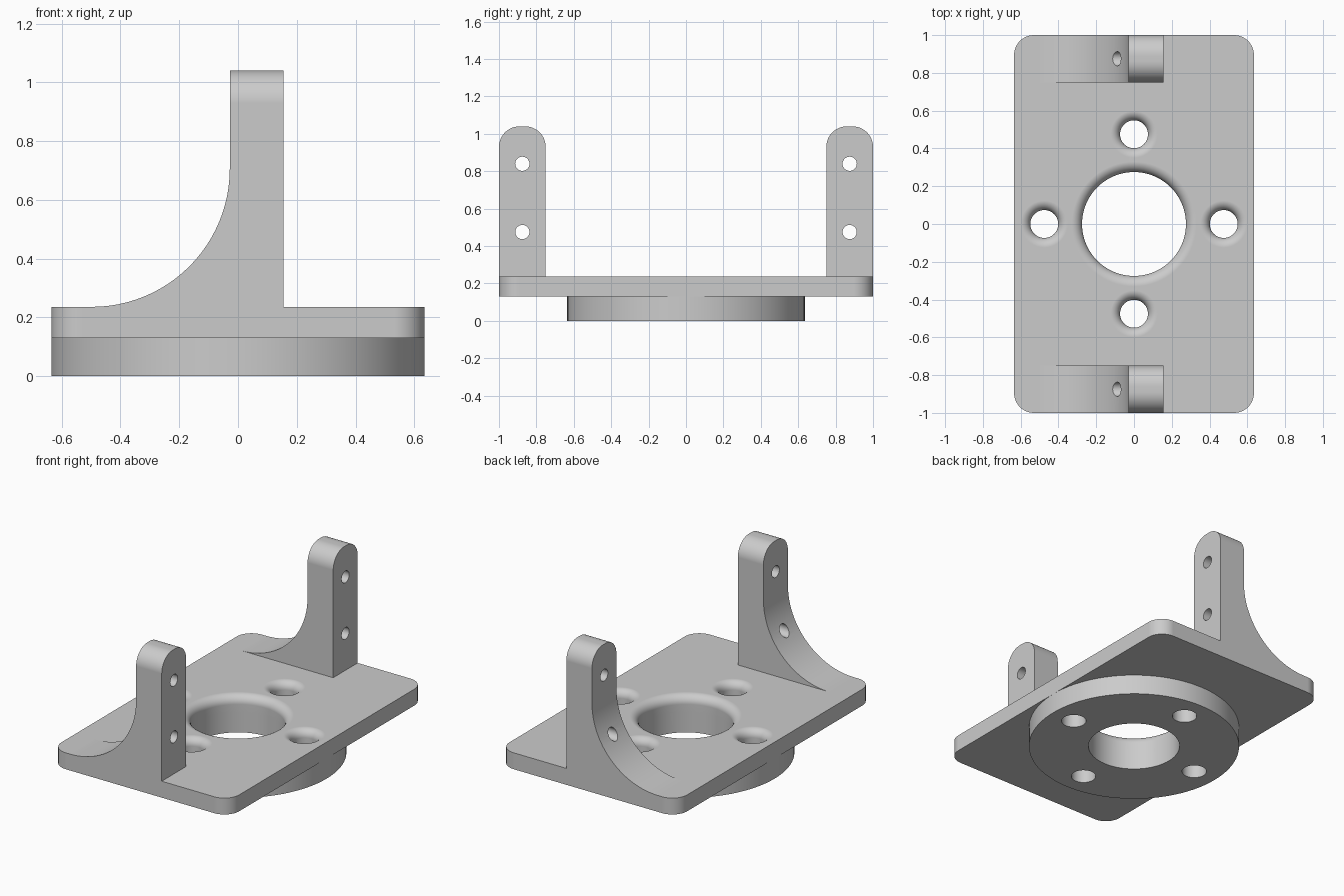
import bpy, bmesh
from math import sin, cos, pi, radians
from mathutils import Matrix

if "Cube" in bpy.data.objects:
    bpy.data.objects.remove(bpy.data.objects["Cube"])

HALF_X, HALF_Y = 0.635, 1.0
Z_FLANGE, Z_TOP, Z_POST = 0.13, 0.236, 1.04

grey = bpy.data.materials.new("plain grey")
grey.use_nodes = True
grey.diffuse_color = (0.6, 0.6, 0.6, 1)
grey.node_tree.nodes["Principled BSDF"].inputs["Base Color"].default_value = (0.6, 0.6, 0.6, 1)


def make(name, bm):
    bmesh.ops.recalc_face_normals(bm, faces=bm.faces)
    mesh = bpy.data.meshes.new(name)
    bm.to_mesh(mesh)
    bm.free()
    mesh.materials.append(grey)
    ob = bpy.data.objects.new(name, mesh)
    bpy.context.collection.objects.link(ob)
    return ob


def prism(points, offset):
    """Extrude a closed outline of 3D points along an offset."""
    bm = bmesh.new()
    face = bm.faces.new([bm.verts.new(p) for p in points])
    ext = bmesh.ops.extrude_face_region(bm, geom=[face])["geom"]
    bmesh.ops.translate(bm, vec=offset, verts=[v for v in ext if isinstance(v, bmesh.types.BMVert)])
    return bm


def cylinder(radius, depth, matrix, sides):
    bm = bmesh.new()
    bmesh.ops.create_cone(bm, cap_ends=True, segments=sides, radius1=radius,
                          radius2=radius, depth=depth, matrix=matrix)
    return bm


def flared_cutter(x, y, r, flare, sides):
    """Vertical hole whose upper rim opens in a quarter-round."""
    profile = [(r, -0.1)]
    for i in range(9):
        a = i / 8 * pi / 2
        profile.append((r + flare * (1 - cos(a)), Z_TOP - flare * (1 - sin(a))))
    profile.append((r + flare, Z_TOP + 0.1))
    bm = bmesh.new()
    rings = [[bm.verts.new((x + pr * cos(2 * pi * k / sides), y + pr * sin(2 * pi * k / sides), z))
              for k in range(sides)] for pr, z in profile]
    for low, high in zip(rings, rings[1:]):
        for k in range(sides):
            n = (k + 1) % sides
            bm.faces.new((low[k], low[n], high[n], high[k]))
    bm.faces.new(rings[0])
    bm.faces.new(rings[-1])
    return make("hole_cutter", bm)


def apply(ob, kind, **settings):
    bpy.context.view_layer.objects.active = ob
    mod = ob.modifiers.new(kind, kind)
    for key, value in settings.items():
        setattr(mod, key, value)
    bpy.ops.object.modifier_apply(modifier=mod.name)


def finish(ob, cutters):
    for cutter in cutters:
        apply(ob, "BOOLEAN", operation="DIFFERENCE", solver="EXACT", object=cutter)
    bpy.ops.object.select_all(action="DESELECT")
    ob.select_set(True)
    bpy.context.view_layer.objects.active = ob
    bpy.ops.object.shade_smooth_by_angle(angle=radians(30))
    apply(ob, "WEIGHTED_NORMAL", keep_sharp=True)


# Base plate with rounded corners
bm = prism([(sx * HALF_X, sy * HALF_Y, Z_FLANGE) for sx, sy in ((-1, -1), (1, -1), (1, 1), (-1, 1))],
           (0, 0, Z_TOP - Z_FLANGE))
corners = [e for e in bm.edges if abs(e.verts[0].co.z - e.verts[1].co.z) > 0.01]
bmesh.ops.bevel(bm, geom=corners, offset=0.105, segments=10, affect="EDGES", profile=0.5)
plate = make("base_plate", bm)

# Round flange below the plate
flange = make("round_flange", cylinder(HALF_X, Z_FLANGE, Matrix.Translation((0, 0, Z_FLANGE / 2)), 96))

# Centre bore and four bolt holes through plate and flange
holes = [flared_cutter(0, 0, 0.275, 0.055, 72)]
for x, y in ((1, 0), (0, 1), (-1, 0), (0, -1)):
    holes.append(flared_cutter(x * 0.475, y * 0.475, 0.074, 0.05, 40))
finish(plate, holes)
finish(flange, holes)

# Upright posts, each with a curved gusset on the -x side
X_BACK, X_FACE, SWEEP = -0.028, 0.155, 0.47
WIDTH = 0.25
cutters = list(holes)
for name, y0 in (("front_post", -HALF_Y), ("back_post", HALF_Y - WIDTH)):
    outline = [(X_FACE, y0, Z_TOP), (X_FACE, y0, Z_POST), (X_BACK, y0, Z_POST)]
    for i in range(25):
        a = i / 24 * pi / 2
        outline.append((X_BACK - SWEEP * (1 - cos(a)), y0, Z_TOP + SWEEP * (1 - sin(a))))
    bm = prism(outline, (0, WIDTH, 0))
    top = [e for e in bm.edges if all(v.co.z > Z_POST - 0.01 for v in e.verts)
           and abs(e.verts[0].co.x - e.verts[1].co.x) > 0.01]
    bmesh.ops.bevel(bm, geom=top, offset=0.11, segments=12, affect="EDGES", profile=0.5)
    post = make(name, bm)

    # Two screw holes running along x
    screws = [make("screw_cutter", cylinder(0.038, 2, Matrix.Translation((0, y0 + WIDTH / 2, z))
              @ Matrix.Rotation(pi / 2, 4, "Y"), 32)) for z in (0.475, 0.84)]
    finish(post, screws)
    cutters += screws

for cutter in cutters:
    bpy.data.objects.remove(cutter)
